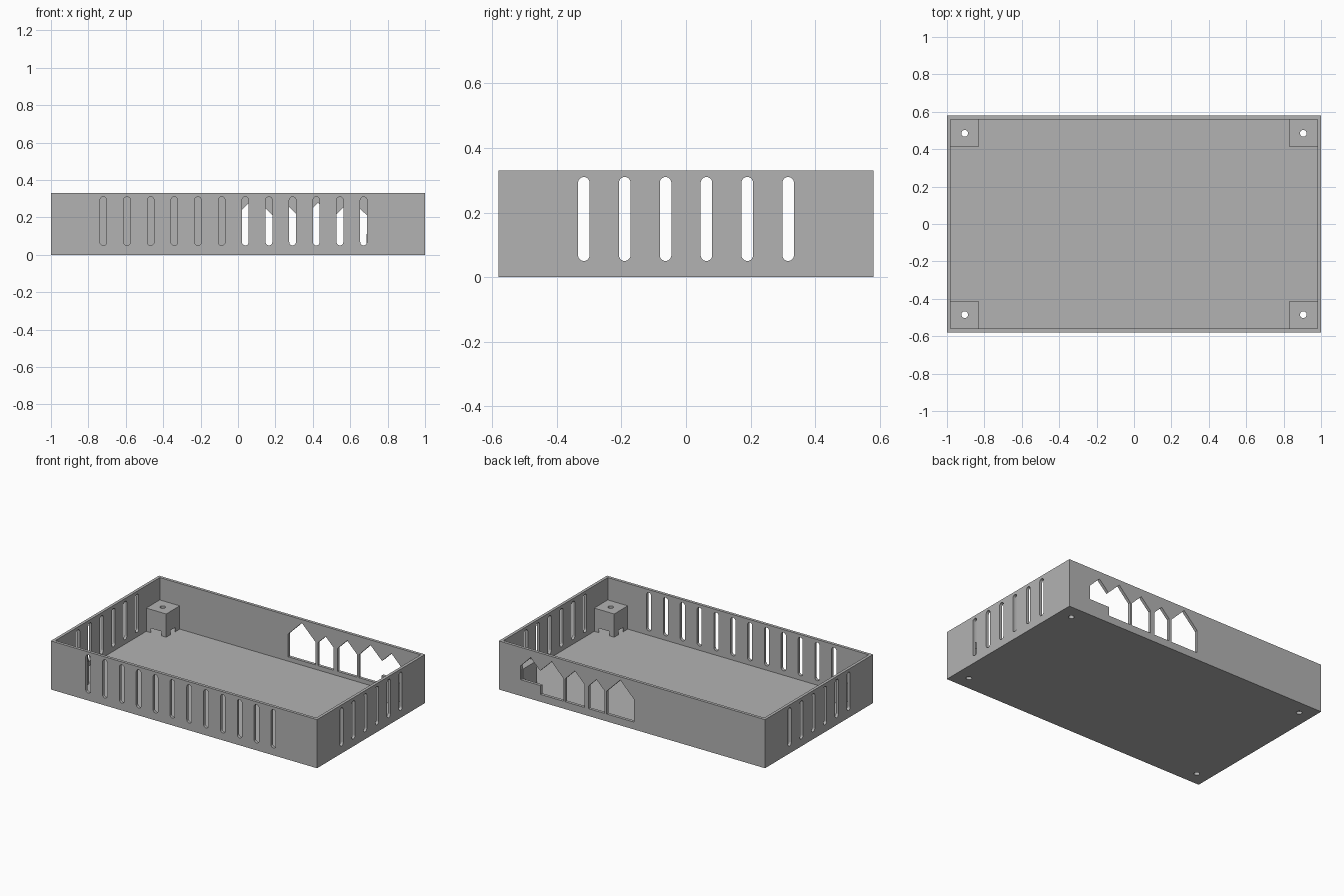
import bpy, bmesh, math
from mathutils import Vector

cube = bpy.data.objects.get("Cube")
if cube:
    bpy.data.objects.remove(cube, do_unlink=True)

L, W, H = 1.0, 0.58, 0.33        # half length, half width, height
T = 0.02                         # wall and floor thickness
POST, POST_TOP = 0.15, 0.178     # post side and top height

grey = bpy.data.materials.new("grey plastic")
grey.use_nodes = True
grey.diffuse_color = (0.45, 0.45, 0.45, 1)
grey.node_tree.nodes["Principled BSDF"].inputs["Base Color"].default_value = (0.45, 0.45, 0.45, 1)


def make_object(name, bm):
    bmesh.ops.recalc_face_normals(bm, faces=bm.faces)
    mesh = bpy.data.meshes.new(name)
    bm.to_mesh(mesh)
    bm.free()
    mesh.materials.append(grey)
    obj = bpy.data.objects.new(name, mesh)
    bpy.context.collection.objects.link(obj)
    return obj


def prism(bm, points, offset):
    """Extrude a closed outline of 3D points along offset."""
    face = bm.faces.new([bm.verts.new(p) for p in points])
    ext = bmesh.ops.extrude_face_region(bm, geom=[face], use_keep_orig=True)
    verts = [g for g in ext["geom"] if isinstance(g, bmesh.types.BMVert)]
    bmesh.ops.translate(bm, verts=verts, vec=Vector(offset))


def circle(x, y, z, r, n=24):
    return [(x + r * math.cos(2 * math.pi * i / n), y + r * math.sin(2 * math.pi * i / n), z)
            for i in range(n)]


def slot(centre, z0=0.05, z1=0.31, r=0.018, n=10):
    """Upright slot outline with rounded ends, as (across, z) pairs."""
    top = [(centre + r * math.cos(math.pi * i / n), z1 - r + r * math.sin(math.pi * i / n))
           for i in range(n + 1)]
    bottom = [(centre - r * math.cos(math.pi * i / n), z0 + r - r * math.sin(math.pi * i / n))
              for i in range(n + 1)]
    return top + bottom


def cut(targets, cutter):
    for obj in targets:
        mod = obj.modifiers.new("cut", 'BOOLEAN')
        mod.operation = 'DIFFERENCE'
        mod.solver = 'EXACT'
        mod.object = cutter
        bpy.context.view_layer.objects.active = obj
        bpy.ops.object.modifier_apply(modifier=mod.name)
    bpy.data.objects.remove(cutter, do_unlink=True)


# Open tray: solid block with its top inset and pushed down
bm = bmesh.new()
prism(bm, [(-L, -W, 0), (L, -W, 0), (L, W, 0), (-L, W, 0)], (0, 0, H))
bmesh.ops.recalc_face_normals(bm, faces=bm.faces)
top = max(bm.faces, key=lambda f: f.calc_center_median().z)
bmesh.ops.inset_region(bm, faces=[top], thickness=T, use_even_offset=True)
ext = bmesh.ops.extrude_face_region(bm, geom=[top])
bmesh.ops.translate(bm, verts=[g for g in ext["geom"] if isinstance(g, bmesh.types.BMVert)],
                    vec=(0, 0, T - H))
if top.is_valid:
    bm.faces.remove(top)
tray = make_object("tray", bm)

# Corner posts, sunk slightly into the walls and resting on the floor
posts, centres = [], []
for sx, side in ((-1, "right"), (1, "left")):
    for sy, end in ((-1, "front"), (1, "back")):
        xs = sorted((sx * (L - T + 0.005), sx * (L - T - POST)))
        ys = sorted((sy * (W - T + 0.005), sy * (W - T - POST + 0.005)))
        bm = bmesh.new()
        prism(bm, [(xs[0], ys[0], T), (xs[1], ys[0], T), (xs[1], ys[1], T), (xs[0], ys[1], T)],
              (0, 0, POST_TOP - T))
        posts.append(make_object(f"{end}_{side}_post", bm))
        centres.append((sx * 0.905, sy * 0.485))

# Ventilation slots in the front wall and both end walls
bm = bmesh.new()
for i in range(12):
    prism(bm, [(x, -W - 0.02, z) for x, z in slot(-0.72 + 0.1265 * i)], (0, 0.06, 0))
for i in range(6):
    for x0 in (-L - 0.02, L - 0.04):
        prism(bm, [(x0, y, z) for y, z in slot((i - 2.5) * 0.1265)], (0.06, 0, 0))
cut([tray], make_object("slot_cutter", bm))

# Peaked connector openings in the back wall; the last two join in a step
bm = bmesh.new()
EAVE, SILL, STEP = 0.205, 0.05, 0.11
for a, b in ((-0.015, 0.19), (0.208, 0.325), (0.355, 0.502)):
    outline = [(a, SILL), (b, SILL), (b, EAVE), ((a + b) / 2, EAVE + (b - a) / 2), (a, EAVE)]
    prism(bm, [(x, W - 0.04, z) for x, z in outline], (0, 0.06, 0))
outline = [(0.516, SILL), (0.686, SILL), (0.686, STEP), (0.836, STEP), (0.836, EAVE),
           (0.761, 0.28), (0.69, 0.21), (0.603, 0.295), (0.516, EAVE)]
prism(bm, [(x, W - 0.04, z) for x, z in outline], (0, 0.06, 0))
cut([tray], make_object("opening_cutter", bm))

# Recess under each post that breaks through its sides
bm = bmesh.new()
for x, y in centres:
    prism(bm, circle(x, y, 0, 0.08), (0, 0, 0.05))
cut(posts, make_object("recess_cutter", bm))

# Screw holes through posts and floor
bm = bmesh.new()
for x, y in centres:
    prism(bm, circle(x, y, -0.05, 0.018), (0, 0, 0.3))
cut([tray] + posts, make_object("screw_cutter", bm))
